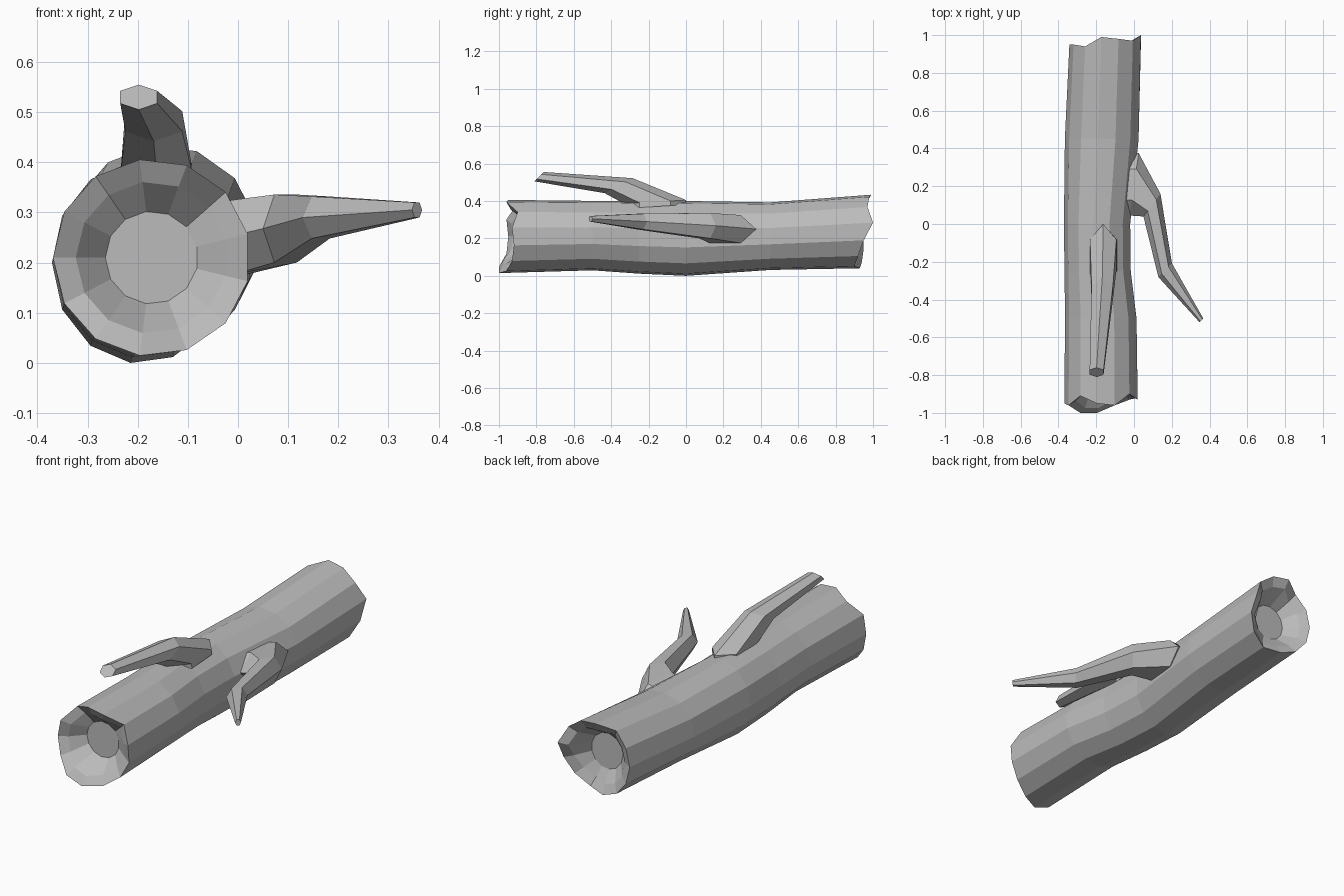
import bpy, bmesh
from math import cos, sin, pi, radians
from mathutils import Vector

old = bpy.data.objects.get("Cube")
if old:
    bpy.data.objects.remove(old, do_unlink=True)

GREY = (0.5, 0.5, 0.5, 1)
mat = bpy.data.materials.new("weathered grey wood")
mat.use_nodes = True
mat.diffuse_color = GREY
bsdf = next(n for n in mat.node_tree.nodes if n.type == 'BSDF_PRINCIPLED')
bsdf.inputs["Base Color"].default_value = GREY
bsdf.inputs["Roughness"].default_value = 0.9


def loft(name, rings, cap_start=True):
    """Skin a list of equal-length point rings and cap the ends."""
    bm = bmesh.new()
    loops = [[bm.verts.new(p) for p in ring] for ring in rings]
    n = len(loops[0])
    for a, b in zip(loops, loops[1:]):
        for i in range(n):
            j = (i + 1) % n
            bm.faces.new((a[i], a[j], b[j], b[i]))
    if cap_start:
        bm.faces.new(loops[0][::-1])
    bm.faces.new(loops[-1])
    bmesh.ops.recalc_face_normals(bm, faces=bm.faces)
    mesh = bpy.data.meshes.new(name)
    bm.to_mesh(mesh)
    bm.free()
    mesh.materials.append(mat)
    obj = bpy.data.objects.new(name, mesh)
    bpy.context.collection.objects.link(obj)
    return obj


# Trunk: stations along y, jagged rims, and a shallow hollow at each end
SIDES = 13
front_jag = [-.95, -.96, -.91, -.95, -.96, -.9, -.93, -.92, -.93, -.96, -1, -1, -.96]
back_jag = [.95, .95, .94, .99, .98, .97, 1, .95, .92, .9, .93, .94, .95]
front = (-.172, .21, .197, .197)
back = (-.15, .237, .192, .198)


def trunk_ring(section, ys, scale=1):
    cx, cz, rx, rz = section
    ring = []
    for k in range(SIDES):
        a = pi - 2 * pi * k / SIDES
        y = ys[k] if isinstance(ys, list) else ys
        ring.append((cx + rx * scale * cos(a), y, cz + rz * scale * sin(a)))
    return ring


middle = [
    (-.5, (-.173, .215, .192, .187)),
    (-.25, (-.19, .206, .178, .196)),
    (0, (-.193, .2, .178, .2015)),
    (.45, (-.168, .212, .198, .182)),
]
rings = [trunk_ring(front, -.86, .47),
         trunk_ring(front, [y + .025 for y in front_jag], .77),
         trunk_ring(front, front_jag)]
rings += [trunk_ring(section, y) for y, section in middle]
rings += [trunk_ring(back, back_jag),
          trunk_ring(back, [y - .025 for y in back_jag], .77),
          trunk_ring(back, .86, .47)]
loft("hollow_trunk", rings)


# Branches: six-sided tapering limbs, each ring given by centre and two half axes
def branch(name, stations):
    rings = []
    for centre, u, v in stations:
        c, u, v = Vector(centre), Vector(u), Vector(v)
        rings.append([c + u * cos(radians(60 * k)) + v * sin(radians(60 * k)) * 1.15
                      for k in range(6)])
    return loft(name, rings)


branch("side_branch", [
    ((-.06, .21, .25), (.025, .165, 0), (0, 0, .06)),
    ((.0, .21, .25), (.025, .165, 0), (0, 0, .075)),
    ((.095, .1, .268), (.045, .06, 0), (0, 0, .068)),
    ((.165, -.245, .29), (.036, .036, 0), (0, 0, .042)),
    ((.357, -.51, .305), (.01, .01, 0), (0, 0, .015)),
])
branch("top_branch", [
    ((-.163, -.165, .37), (0, .165, .01), (.072, 0, 0)),
    ((-.163, -.165, .395), (0, .165, .01), (.07, 0, 0)),
    ((-.168, -.36, .482), (0, .075, .04), (.057, 0, 0)),
    ((-.198, -.785, .53), (0, .025, .025), (.037, 0, 0)),
])
